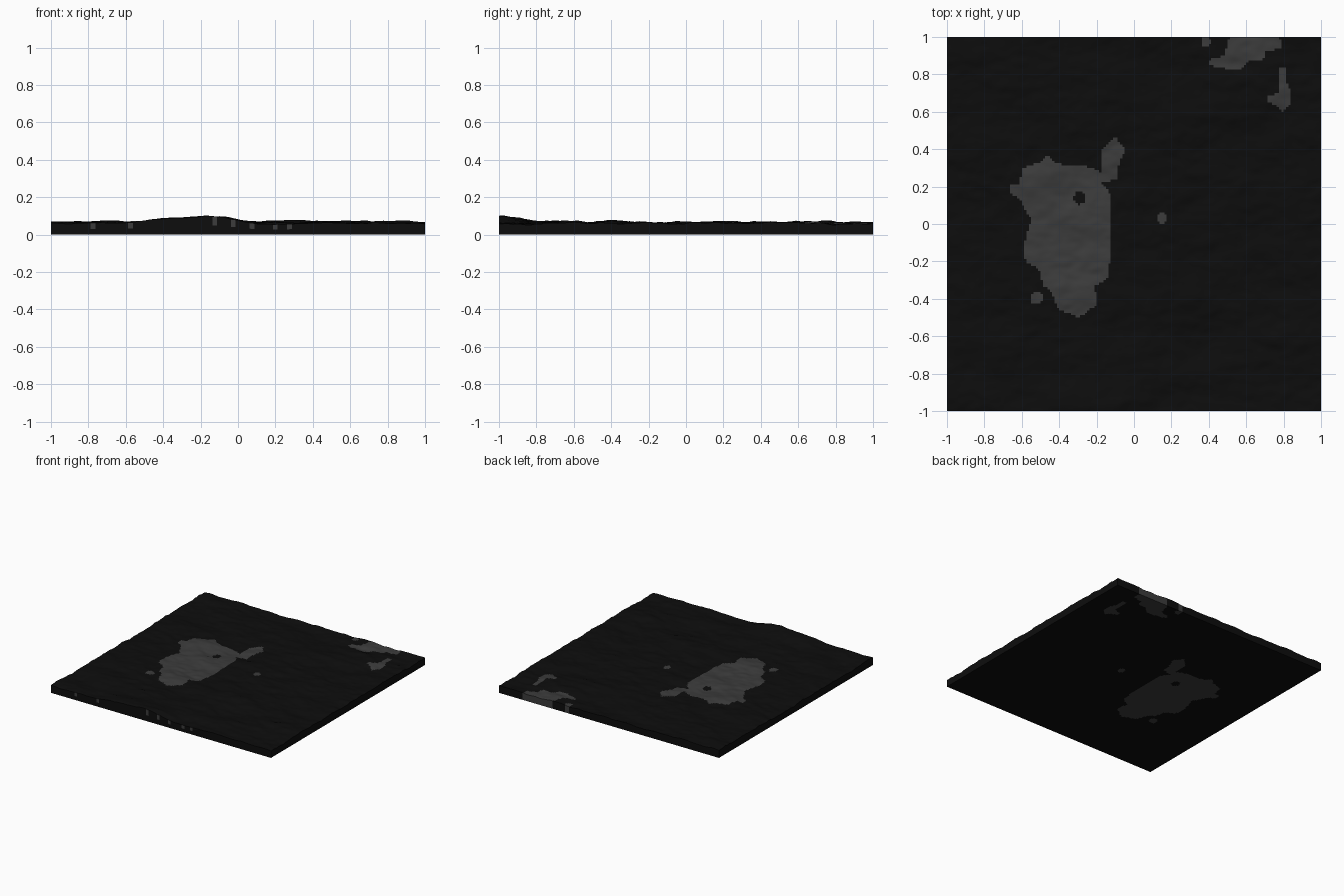
import bpy
import bmesh
import math
from mathutils import Vector, noise

cube = bpy.data.objects.get("Cube")
if cube:
    bpy.data.objects.remove(cube, do_unlink=True)

CELLS = 160      # grid cells along each side
ROWS = 4         # rows of faces up each wall


def make_material(name, value):
    mat = bpy.data.materials.new(name)
    mat.use_nodes = True
    colour = (value, value, value, 1)
    mat.diffuse_color = colour
    shader = mat.node_tree.nodes["Principled BSDF"]
    shader.inputs["Base Color"].default_value = colour
    shader.inputs["Roughness"].default_value = 0.9
    return mat


# Outlines of the pale ground patches
MAIN_PATCH = [
    (-.46, .37), (-.41, .32), (-.26, .31), (-.18, .28), (-.17, .4), (-.1, .47),
    (-.05, .4), (-.09, .28), (-.09, .24), (-.17, .22), (-.12, .15), (-.12, -.06),
    (-.13, -.2), (-.14, -.29), (-.21, -.33), (-.2, -.43), (-.29, -.5),
    (-.4, -.46), (-.45, -.35), (-.49, -.33), (-.5, -.25), (-.58, -.2),
    (-.59, -.11), (-.55, .02), (-.61, .13), (-.67, .17), (-.66, .21),
    (-.61, .22), (-.6, .3), (-.5, .33)]
BACK_PATCH = [
    (.53, 1.1), (.5, .96), (.48, .9), (.41, .88), (.4, .85), (.5, .83), (.58, .83),
    (.62, .87), (.69, .87), (.7, .92), (.79, .94), (.79, .97), (.74, 1.1)]
SIDE_PATCH = [
    (.78, .84), (.82, .84), (.81, .77), (.84, .71), (.83, .63), (.79, .6),
    (.76, .64), (.71, .65), (.71, .68), (.77, .7), (.78, .74)]
# Small oval spots: centre x, centre y, radius x, radius y
SPOTS = [(-.52, -.395, .034, .034), (.15, .03, .025, .035), (.385, .975, .022, .028)]
HOLE = (-.29, .14, .03, .035)
FRONT_MARKS = [-.78, -.58, -.13, -.03, .08, .2, .27]


def in_outline(x, y, outline):
    inside = False
    for (ax, ay), (bx, by) in zip(outline, outline[1:] + outline[:1]):
        if (ay > y) != (by > y) and x < ax + (y - ay) * (bx - ax) / (by - ay):
            inside = not inside
    return inside


def in_oval(x, y, oval):
    cx, cy, rx, ry = oval
    return ((x - cx) / rx) ** 2 + ((y - cy) / ry) ** 2 < 1


def is_pale(x, y):
    if in_oval(x, y, HOLE):
        return False
    return (any(in_outline(x, y, o) for o in (MAIN_PATCH, BACK_PATCH, SIDE_PATCH))
            or any(in_oval(x, y, s) for s in SPOTS))


def height(x, y):
    """Gently rolling ground with a low ridge along the front edge."""
    rolling = noise.fractal(Vector((x * 2.5, y * 4, 3)), 0.8, 2, 4)
    rolling = max(-1, min(1, rolling))
    ridge = math.exp(-((x + .25) / .33) ** 2 - ((y + .93) / .16) ** 2)
    return .06 + .018 * rolling + .035 * ridge


# Closed slab: rolling top, flat underside and four walls
bm = bmesh.new()
verts = {}


def vert(i, j, k):
    if (i, j, k) not in verts:
        x, y = 2 * i / CELLS - 1, 2 * j / CELLS - 1
        verts[i, j, k] = bm.verts.new((x, y, height(x, y) * k / ROWS))
    return verts[i, j, k]


def quad(*corners):
    return bm.faces.new([vert(*c) for c in corners])


for i in range(CELLS):
    for j in range(CELLS):
        x, y = (2 * i + 1) / CELLS - 1, (2 * j + 1) / CELLS - 1
        pale = int(is_pale(x, y))
        for k in (0, ROWS):
            face = quad((i, j, k), (i + 1, j, k), (i + 1, j + 1, k), (i, j + 1, k))
            face.material_index = pale

for i in range(CELLS):
    mid = (2 * i + 1) / CELLS - 1
    for k in range(ROWS):
        for side in (0, CELLS):
            # Front and back walls, with small pale marks high on the front
            face = quad((i, side, k), (i + 1, side, k),
                        (i + 1, side, k + 1), (i, side, k + 1))
            if side:
                face.material_index = int(is_pale(mid, .99))
            elif k >= ROWS / 2:
                face.material_index = int(any(abs(mid - m) < .0135 for m in FRONT_MARKS))
            # Left and right walls
            quad((side, i, k), (side, i + 1, k), (side, i + 1, k + 1), (side, i, k + 1))

bmesh.ops.recalc_face_normals(bm, faces=bm.faces[:])
mesh = bpy.data.meshes.new("ground_slab")
bm.to_mesh(mesh)
bm.free()
mesh.materials.append(make_material("dark_ground", .004))
mesh.materials.append(make_material("pale_ground", .045))

slab = bpy.data.objects.new("ground_slab", mesh)
bpy.context.collection.objects.link(slab)
bpy.ops.object.select_all(action="DESELECT")
slab.select_set(True)
bpy.context.view_layer.objects.active = slab
bpy.ops.object.shade_smooth_by_angle(angle=math.radians(45))
